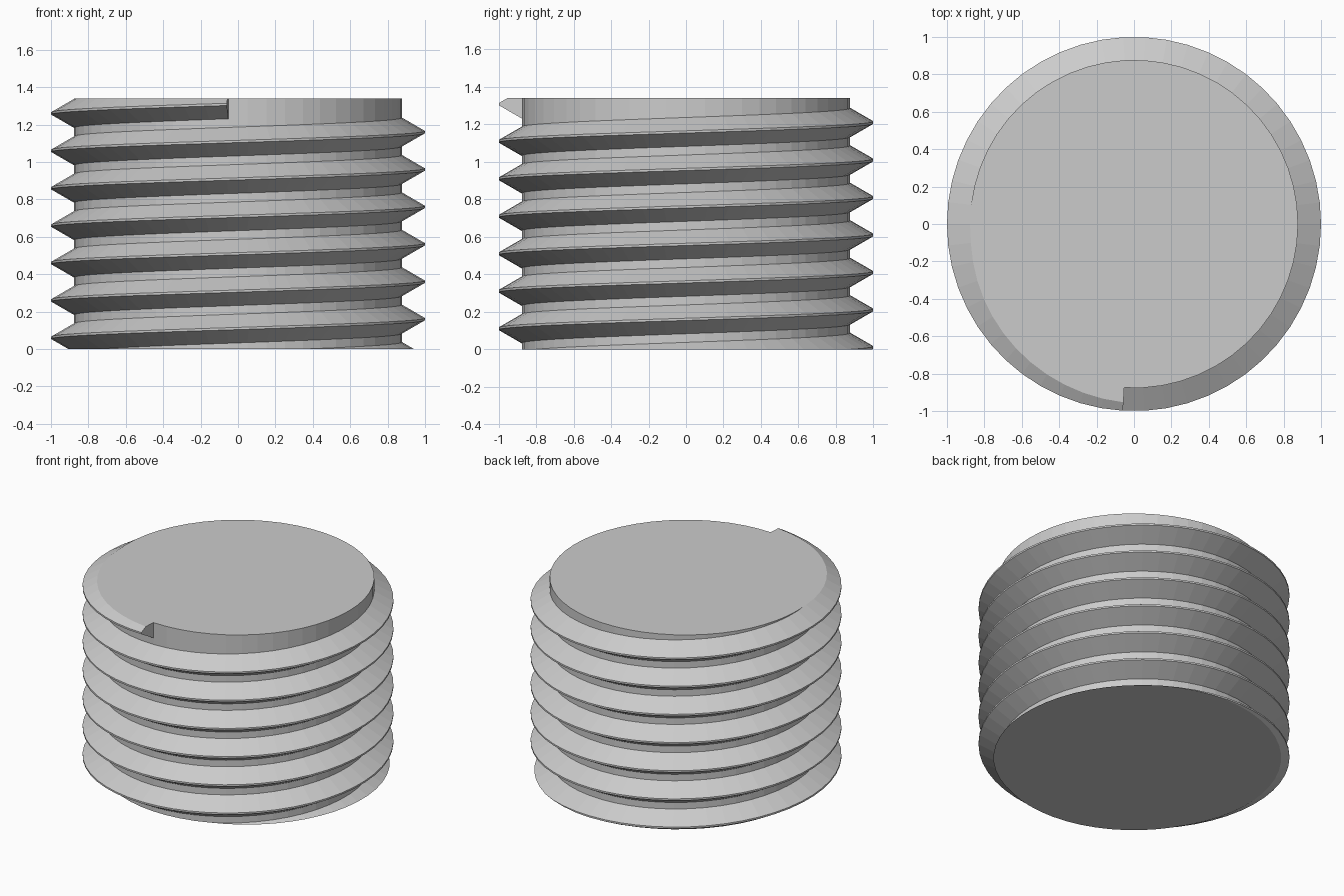
import bpy, bmesh
from math import cos, sin, tan, radians, pi

if "Cube" in bpy.data.objects:
    bpy.data.objects.remove(bpy.data.objects["Cube"])

HEIGHT, CORE, OUTER = 1.34, 0.877, 1.0
PITCH, CREST_HALF = 0.2, 0.006
SIDES, TURNS = 54, 7
STEP = 2 * pi / SIDES
END_ANGLE, END_Z = radians(-93.4), 1.308   # where the thread stops

steel = bpy.data.materials.new("plain grey")
steel.use_nodes = True
grey = (0.6, 0.6, 0.6, 1)
steel.diffuse_color = grey
steel.node_tree.nodes["Principled BSDF"].inputs["Base Color"].default_value = grey


def add_object(name, bm):
    bmesh.ops.recalc_face_normals(bm, faces=bm.faces[:])
    mesh = bpy.data.meshes.new(name)
    bm.to_mesh(mesh)
    bm.free()
    mesh.materials.append(steel)
    obj = bpy.data.objects.new(name, mesh)
    bpy.context.collection.objects.link(obj)
    return obj


def polar(r, a, z):
    return (r * cos(a), r * sin(a), z)


# Core cylinder, its facets lined up with those of the thread
bm = bmesh.new()
base = bm.faces.new([bm.verts.new(polar(CORE, END_ANGLE + i * STEP, 0))
                     for i in range(SIDES)])
top = bmesh.ops.extrude_face_region(bm, geom=[base], use_keep_orig=True)
bmesh.ops.translate(bm, vec=(0, 0, HEIGHT),
                    verts=[v for v in top["geom"] if isinstance(v, bmesh.types.BMVert)])
add_object("screw_core", bm)

# Thread: a 60 degree ridge swept down the helix, rooted just inside the core
root = CORE - 0.02
root_half = CREST_HALF + (OUTER - root) * tan(radians(30))
profile = [(root, -root_half), (OUTER, -CREST_HALF), (OUTER, CREST_HALF), (root, root_half)]
bm = bmesh.new()
rings = []
for i in range(SIDES * TURNS + 1):
    a, z = END_ANGLE - i * STEP, END_Z - i * PITCH / SIDES
    rings.append([bm.verts.new(polar(r, a, z + dz)) for r, dz in profile])
for p, q in zip(rings, rings[1:]):
    for j in range(4):
        k = (j + 1) % 4
        bm.faces.new((p[j], p[k], q[k], q[j]))
bm.faces.new(rings[0])
bm.faces.new(rings[-1])

# Trim the thread flush with both end planes and close the cuts
for z, direction in ((0, -1), (HEIGHT, 1)):
    cut = bmesh.ops.bisect_plane(bm, geom=bm.verts[:] + bm.edges[:] + bm.faces[:],
                                 plane_co=(0, 0, z), plane_no=(0, 0, direction),
                                 clear_outer=True)
    rim = [e for e in cut["geom_cut"] if isinstance(e, bmesh.types.BMEdge)]
    bmesh.ops.triangle_fill(bm, edges=rim, use_beauty=True)
add_object("screw_thread", bm)
